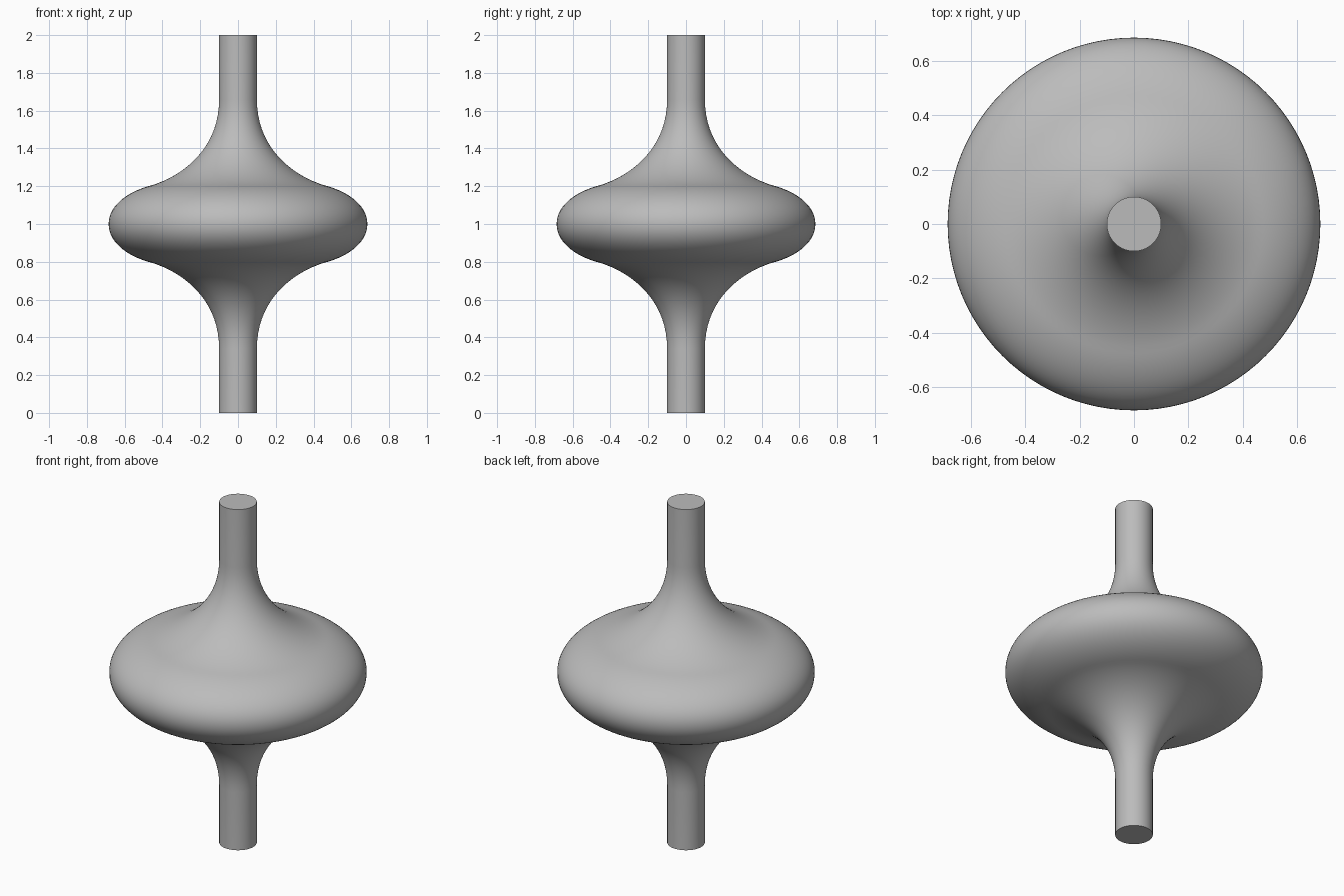
import bpy, bmesh, math
from mathutils import Vector
from mathutils.geometry import interpolate_bezier

cube = bpy.data.objects.get("Cube")
if cube:
    bpy.data.objects.remove(cube, do_unlink=True)

# Single plain grey
grey = bpy.data.materials.new("plain_grey")
grey.use_nodes = True
colour = (0.5, 0.5, 0.5, 1)
grey.diffuse_color = colour
grey.node_tree.nodes["Principled BSDF"].inputs["Base Color"].default_value = colour


def bezier(points, steps):
    return interpolate_bezier(*[Vector((r, 0, h)) for r, h in points], steps)


# Upper half profile: rounded rim, then a flared neck into the straight shaft
rim = bezier([(0.685, 0), (0.685, 0.1), (0.58, 0.17), (0.475, 0.2)], 16)
neck = bezier([(0.475, 0.2), (0.32, 0.24), (0.1, 0.38), (0.1, 0.66)], 20)
upper = rim + neck[1:] + [Vector((0.1, 0, 1)), Vector((0, 0, 1))]

# Mirror the profile downward and stand it on the ground
lower = [Vector((p.x, 0, -p.z)) for p in reversed(upper[1:])]
profile = [p + Vector((0, 0, 1)) for p in lower + upper]

# Lathe the profile around the vertical axis
bm = bmesh.new()
verts = [bm.verts.new(p) for p in profile]
edges = [bm.edges.new(pair) for pair in zip(verts, verts[1:])]
bmesh.ops.spin(bm, geom=verts + edges, cent=(0, 0, 0), axis=(0, 0, 1),
               angle=math.tau, steps=96, use_merge=True)
bmesh.ops.remove_doubles(bm, verts=bm.verts, dist=0.0001)
bmesh.ops.recalc_face_normals(bm, faces=bm.faces)
mesh = bpy.data.meshes.new("turned_body")
bm.to_mesh(mesh)
bm.free()
mesh.materials.append(grey)

body = bpy.data.objects.new("turned_body", mesh)
bpy.context.collection.objects.link(body)
bpy.context.view_layer.objects.active = body
body.select_set(True)
bpy.ops.object.shade_smooth_by_angle(angle=math.radians(40))
